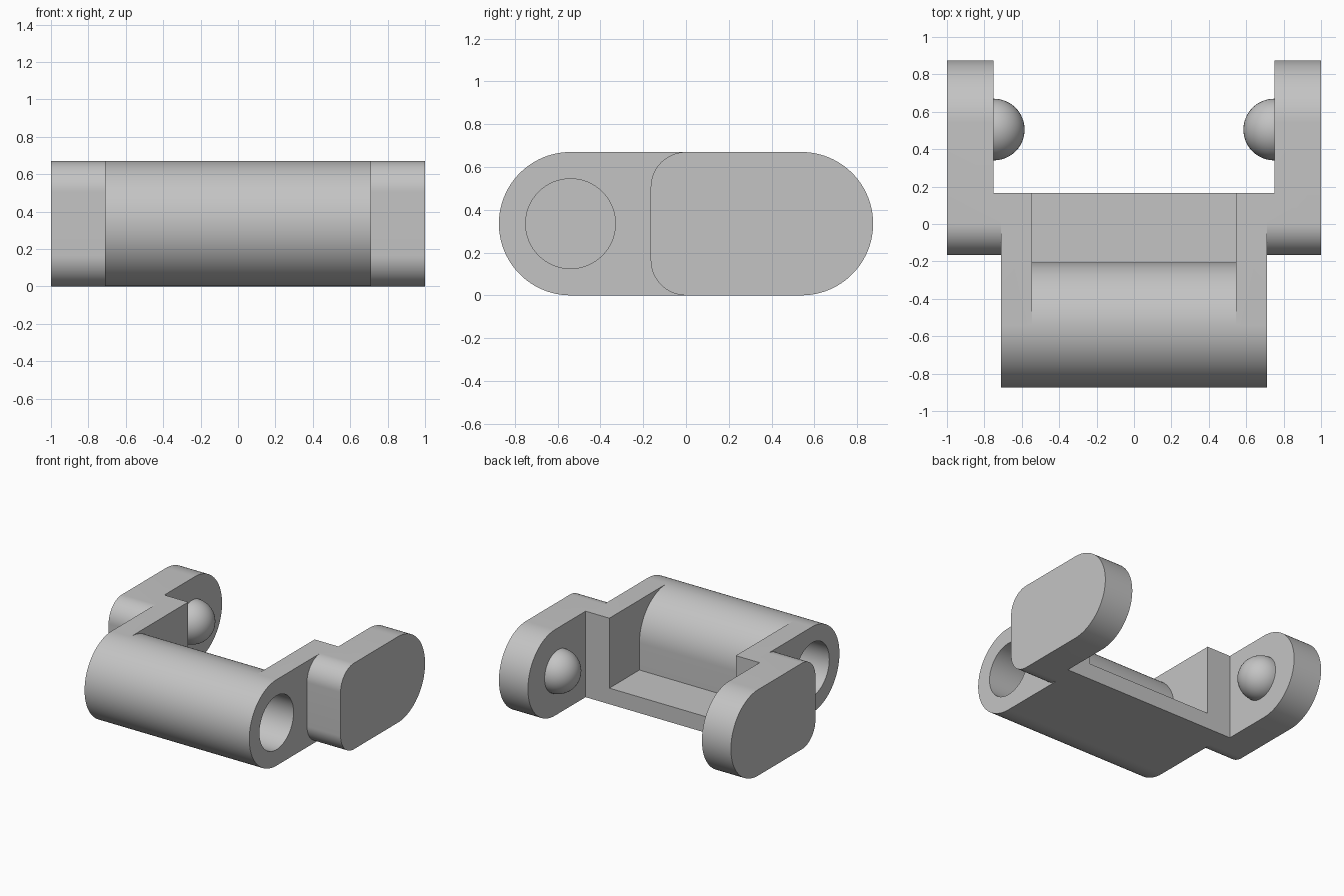
import bpy, bmesh, math

if "Cube" in bpy.data.objects:
    bpy.data.objects.remove(bpy.data.objects["Cube"])

R = 0.335            # end radius, half the height
grey = bpy.data.materials.new("plain grey")
grey.diffuse_color = (0.55, 0.55, 0.55, 1)
grey.use_nodes = True
grey.node_tree.nodes["Principled BSDF"].inputs["Base Color"].default_value = grey.diffuse_color


def arc(cy, cz, r, a0, a1, n):
    return [(cy + r * math.cos(math.radians(a0 + (a1 - a0) * i / n)),
             cz + r * math.sin(math.radians(a0 + (a1 - a0) * i / n)))
            for i in range(n + 1)]


def add_object(name, bm):
    mesh = bpy.data.meshes.new(name)
    bm.to_mesh(mesh)
    bm.free()
    mesh.materials.append(grey)
    ob = bpy.data.objects.new(name, mesh)
    bpy.context.collection.objects.link(ob)
    return ob


def extrude(name, profile, x0, x1):
    """Solid from a (y, z) profile, running from x0 to x1."""
    bm = bmesh.new()
    face = bm.faces.new([bm.verts.new((x0, y, z)) for y, z in profile])
    new = bmesh.ops.extrude_face_region(bm, geom=[face])["geom"]
    bmesh.ops.translate(bm, vec=(x1 - x0, 0, 0),
                        verts=[v for v in new if isinstance(v, bmesh.types.BMVert)])
    bmesh.ops.recalc_face_normals(bm, faces=bm.faces)
    return add_object(name, bm)


def activate(ob):
    bpy.ops.object.select_all(action='DESELECT')
    ob.select_set(True)
    bpy.context.view_layer.objects.active = ob


def combine(ob, other, operation):
    mod = ob.modifiers.new("bool", 'BOOLEAN')
    mod.operation, mod.object, mod.solver = operation, other, 'EXACT'
    activate(ob)
    bpy.ops.object.modifier_apply(modifier=mod.name)
    bpy.data.objects.remove(other)


# main body: barrel end and square back
link = extrude("link_body", arc(-0.54, R, R, 90, 270, 48) + [(0.165, 0), (0.165, 0.67)],
               -0.71, 0.71)

# open pocket behind the barrel, leaving a thin floor and two side walls
pocket = [(0.4, 0.125), (0.4, 0.9), (-0.54, 0.9)] + arc(-0.54, R, R, 90, 0, 24) + [(-0.205, 0.125)]
combine(link, extrude("pocket_cutter", pocket, -0.545, 0.545), 'DIFFERENCE')

# side ears, rounded at both ends
ear = (arc(0, 0.505, 0.165, 90, 180, 20) + arc(0, 0.165, 0.165, 180, 270, 20)
       + arc(0.54, R, R, -90, 90, 48))
for s in (1, -1):
    side = extrude("ear", ear, s * 0.69, s * 1.0)
    gap = extrude("ear_gap_cutter", [(0.165, -0.2), (1.1, -0.2), (1.1, 0.9), (0.165, 0.9)],
                  s * 0.5, s * 0.75)
    combine(side, gap, 'DIFFERENCE')
    combine(link, side, 'UNION')

# blind sockets in the barrel ends
for s in (1, -1):
    hole = extrude("socket_cutter", arc(-0.54, R, 0.21, 0, 360, 64)[:-1], s * 0.36, s * 0.8)
    combine(link, hole, 'DIFFERENCE')

activate(link)
bpy.ops.object.shade_smooth_by_angle(angle=math.radians(30))

# domed pins on the inner faces of the ears
for s, label in ((1, "right"), (-1, "left")):
    bm = bmesh.new()
    bmesh.ops.create_uvsphere(bm, u_segments=48, v_segments=24, radius=0.165)
    bmesh.ops.bisect_plane(bm, geom=bm.verts[:] + bm.edges[:] + bm.faces[:], dist=1e-5,
                           plane_co=(0, 0, 0), plane_no=(s, 0, 0), clear_outer=True)
    pin = add_object(label + "_pin", bm)
    pin.location = (s * 0.75, 0.505, R)
    activate(pin)
    bpy.ops.object.shade_smooth_by_angle(angle=math.radians(30))
